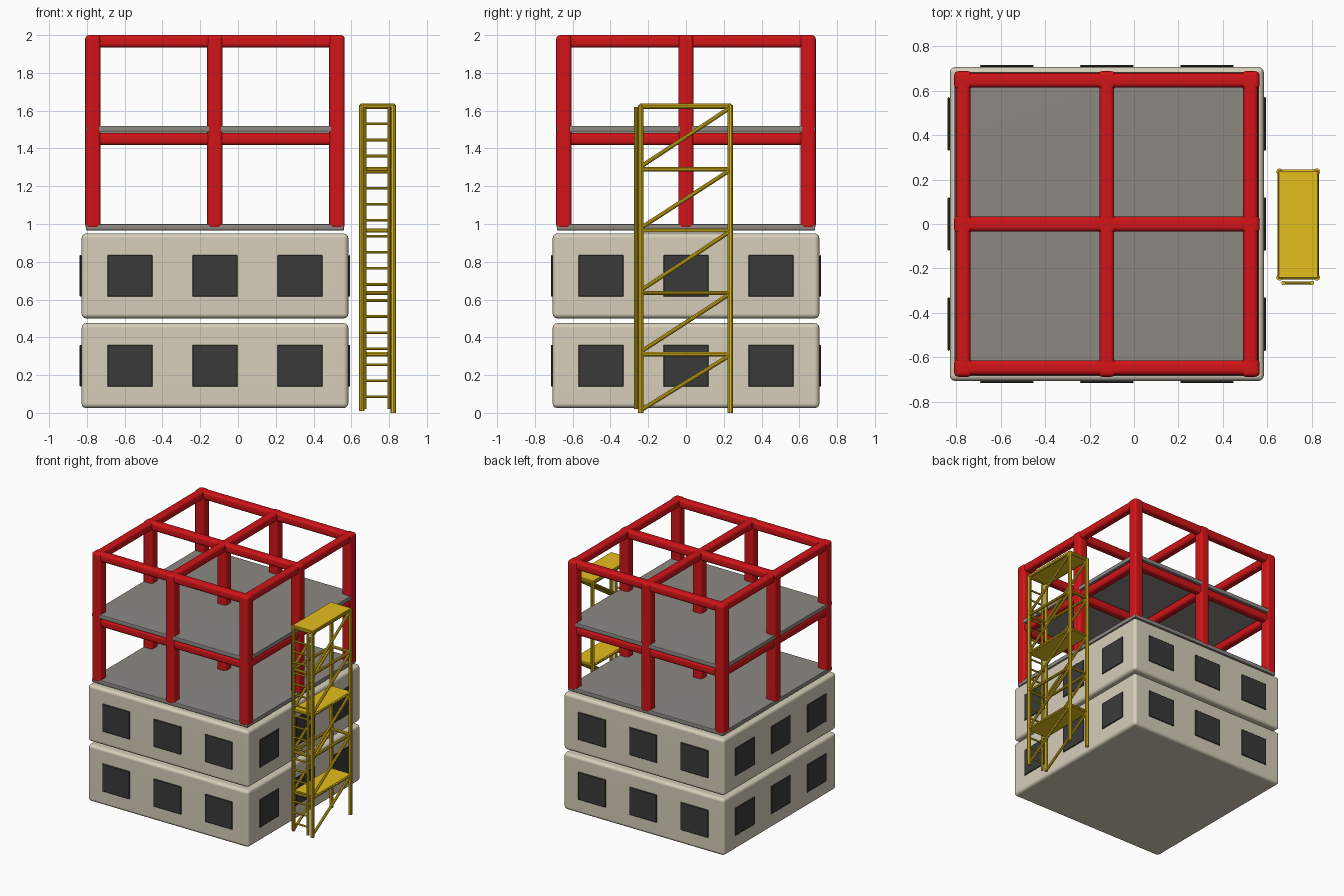
import bpy, bmesh
from mathutils import Vector

if "Cube" in bpy.data.objects:
    bpy.data.objects.remove(bpy.data.objects["Cube"])


def material(name, rgb):
    m = bpy.data.materials.new(name)
    m.diffuse_color = (*rgb, 1)
    m.use_nodes = True
    m.node_tree.nodes["Principled BSDF"].inputs["Base Color"].default_value = m.diffuse_color
    return m


RED = material("red steel", (0.64, 0.007, 0.009))
BEIGE = material("beige wall", (0.68, 0.62, 0.49))
DARK = material("dark window", (0.042, 0.042, 0.042))
GREY = material("grey concrete", (0.265, 0.25, 0.23))
YELLOW = material("yellow scaffold", (0.78, 0.52, 0.012))


def finish(ob, mat):
    ob.data.materials.append(mat)
    bpy.ops.object.select_all(action='DESELECT')
    ob.select_set(True)
    bpy.context.view_layer.objects.active = ob
    bpy.ops.object.shade_smooth_by_angle()
    return ob


def box(name, lo, hi, mat, bevel=0.0, segments=3):
    """Rounded box between two corners, with flat-looking main faces."""
    lo, hi = Vector(lo), Vector(hi)
    bm = bmesh.new()
    bmesh.ops.create_cube(bm, size=1)
    for v in bm.verts:
        v.co = (lo + hi) / 2 + v.co * (hi - lo)
    if bevel:
        bmesh.ops.bevel(bm, geom=bm.edges[:], offset=bevel, segments=segments,
                        profile=0.5, affect='EDGES')
    me = bpy.data.meshes.new(name)
    bm.to_mesh(me)
    bm.free()
    ob = bpy.data.objects.new(name, me)
    bpy.context.collection.objects.link(ob)
    finish(ob, mat)
    ob.modifiers.new("flat_faces", 'WEIGHTED_NORMAL').keep_sharp = True
    return ob


def tube(name, a, b, r):
    """Round scaffold pipe from a to b."""
    a, b = Vector(a), Vector(b)
    d = b - a
    bpy.ops.mesh.primitive_cylinder_add(vertices=10, radius=r, depth=d.length, location=(a + b) / 2)
    ob = bpy.context.object
    ob.name = name
    ob.rotation_euler = d.to_track_quat('Z', 'Y').to_euler()
    return finish(ob, YELLOW)


CX = -0.122      # building centre in x
H = 0.706        # half width of the finished storeys
S = 0.684        # half width of slabs
G = 0.646        # column grid spacing

# finished storeys with window plates on all four sides
for z in (0.025, 0.5):
    box("storey", (CX - H, -H, z), (CX + H, H, z + 0.45), BEIGE, 0.025)
    z0, z1 = z + 0.115, z + 0.335
    for c in (-0.45, 0, 0.45):
        for s in (-1, 1):
            a, b = sorted((s * H, s * (H + 0.0098)))
            box("window_y", (CX + c - 0.12, a, z0), (CX + c + 0.12, b, z1), DARK, 0.003, 1)
            box("window_x", (CX + a, c - 0.12, z0), (CX + b, c + 0.12, z1), DARK, 0.003, 1)

# concrete floor slabs
for z in (0.965, 1.485):
    box("floor_slab", (CX - S, -S, z), (CX + S, S, z + 0.035), GREY, 0.008, 2)

# steel frame: 3 x 3 columns, beams at two levels in both directions
for i in (-G, 0, G):
    for j in (-G, 0, G):
        box("column", (CX + i - 0.041, j - 0.041, 0.975), (CX + i + 0.041, j + 0.041, 2.0), RED, 0.02)
    for z in (1.45, 1.967):
        box("beam_x", (CX - S + 0.005, i - 0.033, z - 0.033),
            (CX + S - 0.005, i + 0.033, z + 0.033), RED, 0.02)
        box("beam_y", (CX + i - 0.033, -S + 0.005, z - 0.033),
            (CX + i + 0.033, S - 0.005, z + 0.033), RED, 0.02)

# scaffold tower
X0, X1, Y0, Y1 = 0.655, 0.822, -0.24, 0.235
rails = [0.0, 0.31, 0.635, 0.965, 1.29, 1.62]
for x in (X0, X1):
    for y in (Y0, Y1):
        tube("scaffold_post", (x, y, 0.01 if x == X0 else 0.0), (x, y, 1.63), 0.015)
for low, z in zip(rails, rails[1:]):
    for x in (X0, X1):
        tube("scaffold_rail", (x, Y0, z), (x, Y1, z), 0.011)
        tube("scaffold_brace", (x, Y0 + 0.01, low + 0.02), (x, Y1 - 0.01, z - 0.01), 0.011)
    for y in (Y0, Y1):
        tube("scaffold_crossbar", (X0, y, z), (X1, y, z), 0.011)
for z in (0.31, 0.965, 1.627):
    box("scaffold_platform", (X0 - 0.008, Y0 - 0.005, z - 0.01),
        (X1 + 0.008, Y1 + 0.005, z + 0.012), YELLOW, 0.004, 1)

# ladder on the front of the tower
YL, LX0, LX1 = -0.265, 0.672, 0.800
for x in (LX0, LX1):
    tube("ladder_rail", (x, YL, 0.02), (x, YL, 1.62), 0.010)
for k in range(18):
    z = 0.085 * (k + 1)
    tube("ladder_rung", (LX0, YL, z), (LX1, YL, z), 0.007)
